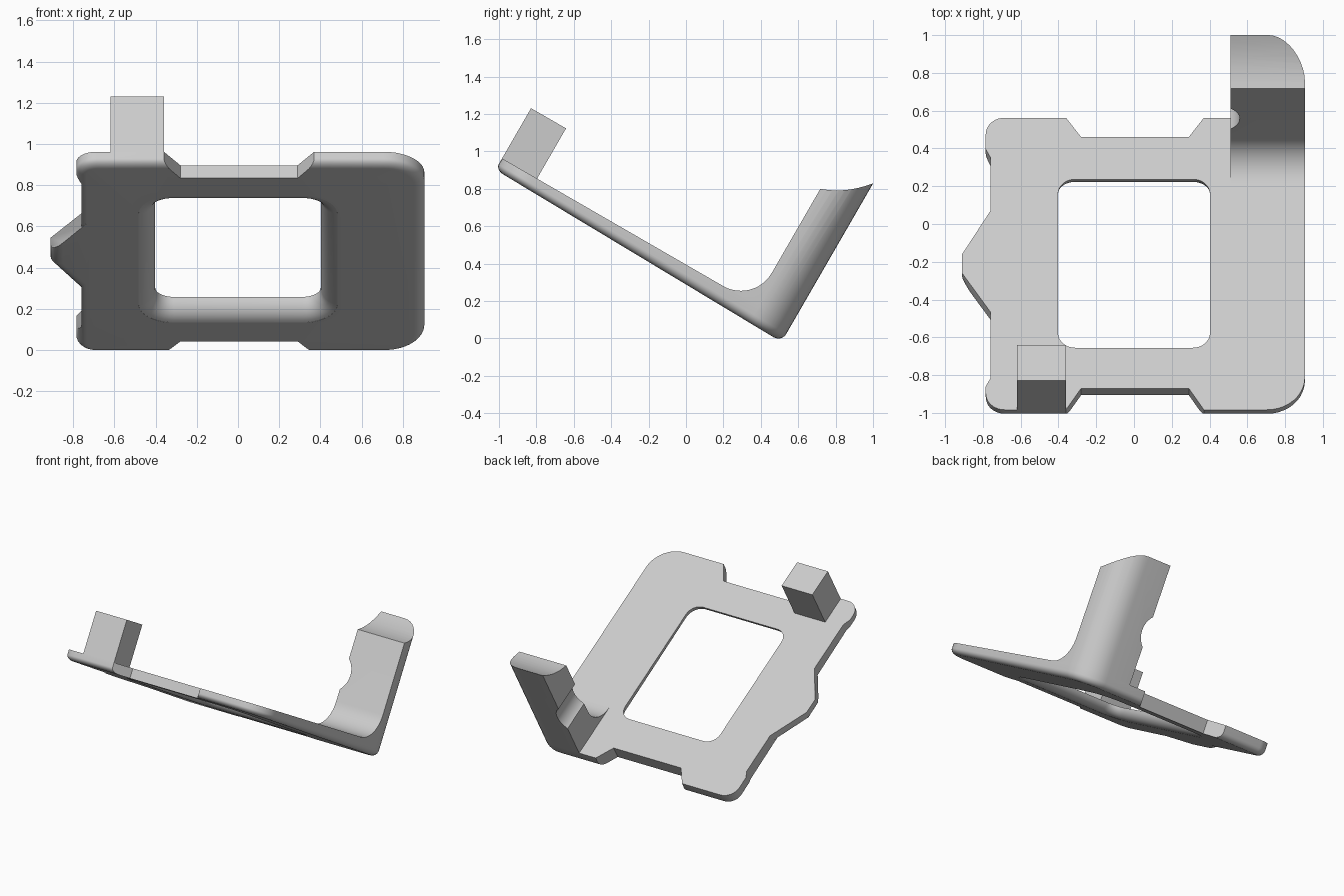
import bpy, bmesh, math
from mathutils import Matrix

if "Cube" in bpy.data.objects:
    bpy.data.objects.remove(bpy.data.objects["Cube"], do_unlink=True)

grey = bpy.data.materials.new("light_grey")
grey.use_nodes = True
grey.diffuse_color = (0.6, 0.6, 0.6, 1)
grey.node_tree.nodes["Principled BSDF"].inputs["Base Color"].default_value = (0.6, 0.6, 0.6, 1)

# Parts are built flat as (across, along, up), then tipped by 30 degrees
TOP, BACK, FRONT = 0.342, -0.452, 1.333
THICK = 0.103
C, S = math.cos(math.radians(30)), 0.5
TIP = Matrix(((1, 0, 0, 0), (0, -C, S, 0), (0, S, C, 0), (0, 0, 0, 1)))


def loft(name, rings):
    """Closed solid through rings with equal point counts."""
    bm = bmesh.new()
    loops = [[bm.verts.new(p) for p in ring] for ring in rings]
    n = len(loops[0])
    for a, b in zip(loops, loops[1:]):
        for i in range(n):
            j = (i + 1) % n
            bm.faces.new((a[i], a[j], b[j], b[i]))
    bm.faces.new(loops[0])
    bm.faces.new(loops[-1])
    bmesh.ops.recalc_face_normals(bm, faces=bm.faces)
    mesh = bpy.data.meshes.new(name)
    bm.to_mesh(mesh)
    bm.free()
    mesh.materials.append(grey)
    ob = bpy.data.objects.new(name, mesh)
    bpy.context.collection.objects.link(ob)
    return ob


def rounded(x0, x1, v0, v1, r_neg, r_pos, grow, w, steps=10):
    """Rounded rectangle at height w, offset outward by grow."""
    pts = []
    corners = ((x1, v1, 1, 1, r_pos), (x0, v1, -1, 1, r_neg),
               (x0, v0, -1, -1, r_neg), (x1, v0, 1, -1, r_pos))
    for k, (x, v, sx, sv, r) in enumerate(corners):
        for i in range(steps + 1):
            a = math.pi / 2 * (k + i / steps)
            pts.append((x - sx * r + (r + grow) * math.cos(a),
                        v - sv * r + (r + grow) * math.sin(a), w))
    return pts


def prism(name, outline, w0, w1):
    return loft(name, [[(x, v, w) for x, v in outline] for w in (w0, w1)])


def boolean(ob, tool, operation):
    tool.hide_render = True
    mod = ob.modifiers.new("cut", "BOOLEAN")
    mod.operation, mod.object, mod.solver = operation, tool, "EXACT"
    bpy.context.view_layer.objects.active = ob
    bpy.ops.object.modifier_apply(modifier=mod.name)
    bpy.data.objects.remove(tool, do_unlink=True)


def finish(ob, angle=35):
    """Tip the part into place and shade it."""
    ob.data.transform(TIP)
    ob.data.flip_normals()
    bpy.ops.object.select_all(action="DESELECT")
    ob.select_set(True)
    bpy.context.view_layer.objects.active = ob
    bpy.ops.object.shade_smooth_by_angle(angle=math.radians(angle))


def outer(grow, w):
    return rounded(-0.785, 0.905, BACK, FRONT, 0.1, 0.2, grow, w)


# Plate with a rounded lower rim
R = 0.05
BOTTOM = TOP - THICK
rings = [outer(0, TOP)]
for i in range(8):
    a = math.pi / 2 * i / 7
    rings.append(outer(-R * (1 - math.cos(a)), BOTTOM + R * (1 - math.sin(a))))
plate = loft("frame_plate", rings)

# Recess between the two knobs on the right side
recess = [(-1, 1.21), (-0.785, 1.19), (-0.76, 1.14), (-0.76, -0.21), (-0.785, -0.26), (-1, -0.28)]
boolean(plate, prism("recess_cutter", recess, 0, 1), "DIFFERENCE")

# Notches in the front and back edges
for edge, inner in ((FRONT, 1.202), (BACK, -0.334)):
    far = edge + (edge - inner)
    notch = [(-0.44, far), (-0.28, inner), (0.29, inner), (0.45, far)]
    boolean(plate, prism("notch_cutter", notch, 0, 1), "DIFFERENCE")

# Pointed tab on the right side, rounded under its tip
tab = prism("tab", [(-0.7, 0.83), (-0.91, 0.498), (-0.91, 0.382), (-0.7, 0.011)], BOTTOM, TOP)
bm = bmesh.new()
bm.from_mesh(tab.data)
under = [e for e in bm.edges if all(p.co.z < TOP - 0.01 and p.co.y < 0.6 for p in e.verts)]
bmesh.ops.bevel(bm, geom=under, offset=0.06, segments=5, profile=0.5, affect="EDGES")
bm.to_mesh(tab.data)
bm.free()
boolean(plate, tab, "UNION")

# Window flaring out towards the underside
def window(grow, w):
    return rounded(-0.402, 0.402, -0.076, 0.954, 0.09, 0.09, grow, w)


rings = [window(0, TOP + 0.1)]
for i in range(9):
    a = math.radians(84) * i / 8
    rings.append(window(0.09 * (1 - math.cos(a)), TOP - THICK * math.sin(a)))
rings.append(window(0.09, BOTTOM - 0.02))
boolean(plate, loft("window_cutter", rings), "DIFFERENCE")

# Thin the plate towards the front
for p in plate.data.vertices:
    k = 1 - 0.32 * (p.co.y - BACK) / (FRONT - BACK)
    p.co.z = TOP - (TOP - p.co.z) * k
finish(plate)

# Upright post: filleted foot and hollowed top, as a side profile
INNER, FILLET = -0.222, 0.19
profile = [(BACK, TOP)]
for i in range(13):
    a = math.pi / 2 * i / 12
    profile.append((INNER + FILLET * (1 - math.sin(a)), TOP + FILLET * (1 - math.cos(a))))
for i in range(9):
    t = i / 8
    profile.append((INNER + (BACK - INNER) * t, 1.052 + 0.085 * t + 0.082 * t ** 2.4))
post = loft("upright_post", [[(x, v, w) for v, w in profile] for x in (0.51, 1.0)])
boolean(post, loft("corner_cutter", [outer(0, 0), outer(0, 2)]), "INTERSECT")

# Round bite in the inner side of the post
circle = [(0.414 + 0.146 * math.cos(a), 0.73 + 0.146 * math.sin(a))
          for a in (math.tau * i / 40 for i in range(40))]
bite = loft("bite_cutter", [[(x, v, w) for x, w in circle] for v in (-0.6, 0.1)])
boolean(post, bite, "DIFFERENCE")
finish(post)

# Square block standing on the front edge
block = prism("front_block", [(-0.62, 1.117), (-0.36, 1.117), (-0.36, FRONT), (-0.62, FRONT)],
              TOP - 0.02, 0.652)
finish(block)
